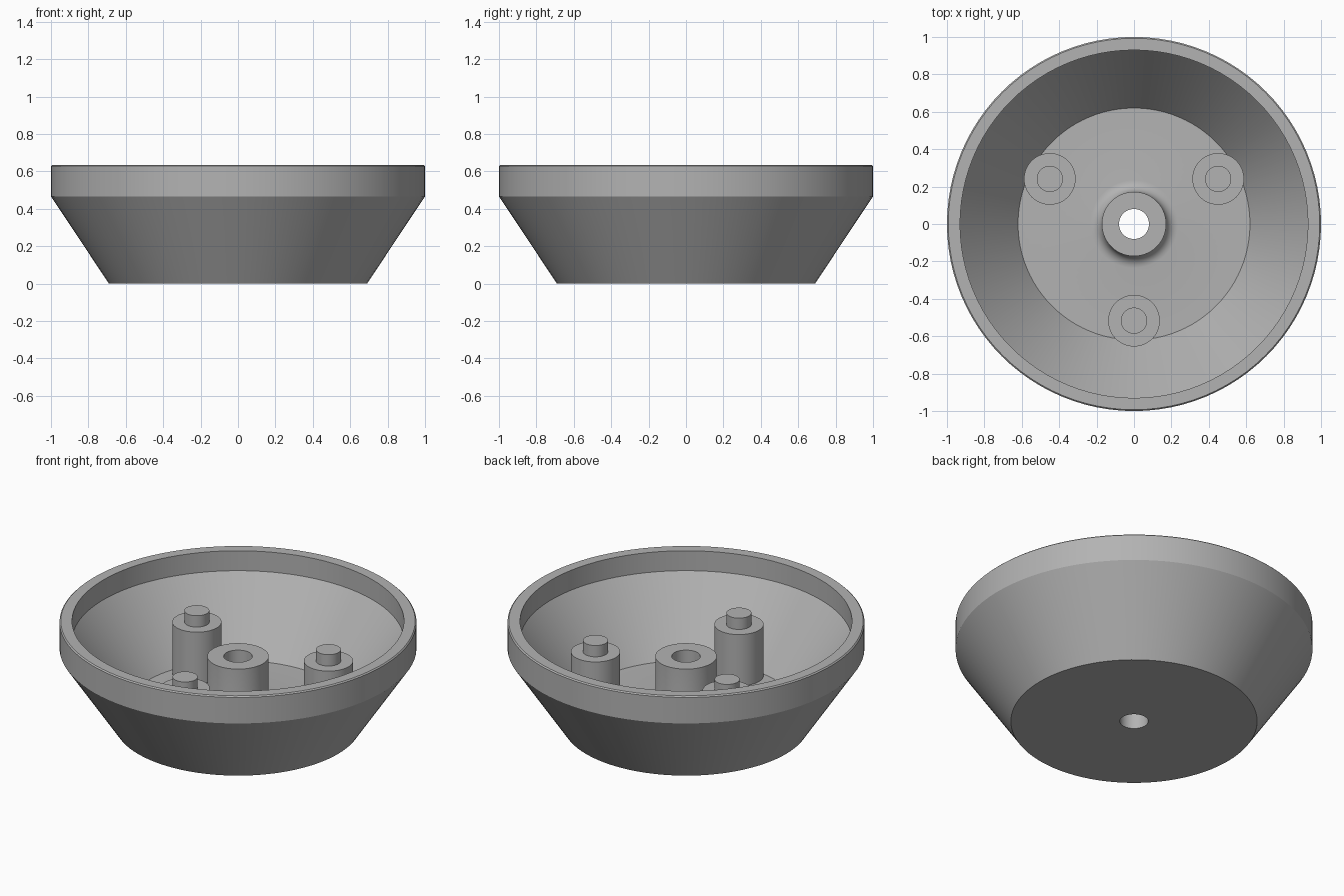
import bpy, math

cube = bpy.data.objects.get("Cube")
if cube:
    bpy.data.objects.remove(cube, do_unlink=True)

grey = bpy.data.materials.new("plain grey")
grey.use_nodes = True
grey.diffuse_color = (0.45, 0.45, 0.45, 1)
grey.node_tree.nodes["Principled BSDF"].inputs["Base Color"].default_value = (0.45, 0.45, 0.45, 1)


def lathe(name, profile, sides, location=(0, 0, 0), closed=False):
    """Revolve (radius, height) points about z; open profiles begin and end on the axis."""
    verts, rings, faces = [], [], []
    for r, z in profile:
        count = sides if r > 0 else 1
        rings.append([len(verts) + i % count for i in range(sides)])
        for i in range(count):
            a = math.tau * i / sides
            verts.append((r * math.cos(a), r * math.sin(a), z))
    pairs = list(zip(rings, rings[1:]))
    if closed:
        pairs.append((rings[-1], rings[0]))
    for low, high in pairs:
        for i in range(sides):
            j = (i + 1) % sides
            quad = [low[i], low[j], high[j], high[i]]
            faces.append(list(dict.fromkeys(quad)))
    mesh = bpy.data.meshes.new(name)
    mesh.from_pydata(verts, [], faces)
    mesh.materials.append(grey)
    obj = bpy.data.objects.new(name, mesh)
    obj.location = location
    bpy.context.collection.objects.link(obj)
    bpy.ops.object.select_all(action="DESELECT")
    obj.select_set(True)
    bpy.context.view_layer.objects.active = obj
    bpy.ops.object.shade_smooth_by_angle(angle=math.radians(25))
    return obj


FLOOR, POST_TOP, STUB_TOP = 0.1, 0.417, 0.487
HOLE, POST, FILLET = 0.08, 0.172, 0.063

# Bowl with the filleted, bored centre post, as one closed section
fillet = []
for k in range(7):
    a = math.radians(15 * k)
    fillet.append((POST + FILLET * (1 - math.sin(a)), FLOOR + FILLET * (1 - math.cos(a))))
bowl_profile = [
    (HOLE, 0), (0.69, 0), (1, 0.467), (1, 0.628), (0.993, 0.635),
    (0.93, 0.635), (0.93, 0.512), (0.62, FLOOR),
    *fillet, (POST, POST_TOP), (HOLE, POST_TOP),
]
lathe("bowl_with_centre_post", bowl_profile, 96, closed=True)

# Three stepped pegs around the post, sunk slightly into the floor
peg_profile = [(0, 0.05), (0.138, 0.05), (0.138, POST_TOP), (0.07, POST_TOP),
               (0.07, STUB_TOP), (0, STUB_TOP)]
pegs = {"left_peg": (0.45, 0.241), "right_peg": (-0.45, 0.241), "front_peg": (0, -0.517)}
for name, (x, y) in pegs.items():
    lathe(name, peg_profile, 48, (x, y, 0))
